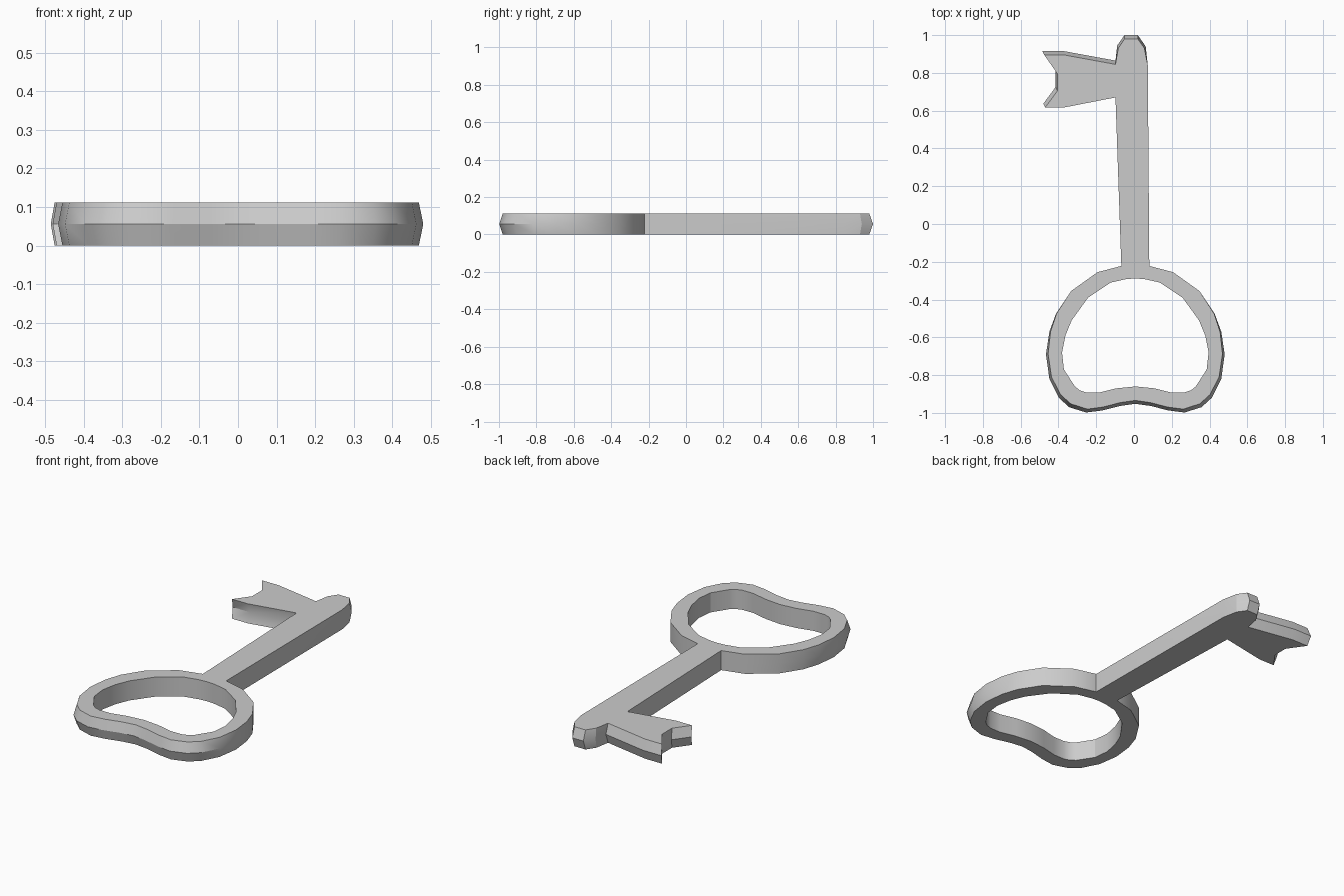
import bpy
import bmesh
import math

if "Cube" in bpy.data.objects:
    bpy.data.objects.remove(bpy.data.objects["Cube"])

THICKNESS = 0.112
UNIT = 0.01          # outlines are listed in hundredths
BOW_CENTRE = 0.7

metal = bpy.data.materials.new("plain grey metal")
metal.use_nodes = True
grey = (0.6, 0.6, 0.6, 1)
metal.diffuse_color = grey
metal.node_tree.nodes["Principled BSDF"].inputs["Base Color"].default_value = grey


def clamp(value):
    return max(0.0, min(1.0, value))


def loft(name, loops, ring=False):
    """Skin a list of (outline, height) loops; cap the ends or close into a ring."""
    bm = bmesh.new()
    rows = [[bm.verts.new((x * UNIT, y * UNIT, height)) for x, y in outline]
            for outline, height in loops]
    pairs = list(zip(rows, rows[1:]))
    if ring:
        pairs.append((rows[-1], rows[0]))
    else:
        bm.faces.new(rows[0])
        bm.faces.new(rows[-1])
    for low, high in pairs:
        count = len(low)
        for i in range(count):
            j = (i + 1) % count
            bm.faces.new((low[i], low[j], high[j], high[i]))
    bmesh.ops.recalc_face_normals(bm, faces=bm.faces)
    mesh = bpy.data.meshes.new(name)
    bm.to_mesh(mesh)
    bm.free()
    mesh.materials.append(metal)
    part = bpy.data.objects.new(name, mesh)
    bpy.context.collection.objects.link(part)
    bpy.ops.object.select_all(action="DESELECT")
    part.select_set(True)
    bpy.context.view_layer.objects.active = part
    bpy.ops.object.shade_smooth_by_angle(angle=math.radians(25))
    return part


def mirrored(half):
    """Complete a half outline whose first and last points lie on the centre line."""
    other = [(-x, y) for x, y in reversed(half[1:-1])]
    return [(x + BOW_CENTRE, y) for x, y in half + other]


def bevelled(outline):
    """Pull the flat faces in from the ridge, more towards the front of the bow."""
    result = []
    for x, y in outline:
        side = clamp((-y - 40) / 30)
        front = clamp((-y - 65) / 30)
        result.append((x * (1 - 0.025 * side), y + 1.8 * front))
    return result


# Bow: a heart-like handle with a ridged outer wall and a straight inner wall
outer = mirrored([(0, -22.2), (7.4, -22.2), (20, -25.5), (34, -35.5), (42, -47.5),
                  (45.5, -57), (47.3, -69), (45.5, -82), (40.5, -92), (35, -97),
                  (26, -99.8), (17.5, -98.7), (8, -96.3), (0, -95.2)])
inner = mirrored([(0, -28.8), (5, -29.2), (13, -31), (25, -39), (33.7, -51),
                  (37, -59), (38.8, -68), (37.8, -77), (32, -86), (29.5, -88),
                  (26, -89.2), (19, -89.2), (10, -87), (0, -86)])
flat_outer = bevelled(outer)
loft("bow", [(inner, 0), (flat_outer, 0), (outer, THICKNESS / 2),
             (flat_outer, THICKNESS), (inner, THICKNESS)], ring=True)

# Shank, rounded tip and notched bit: each point carries its ridge offset
NONE, BIT, TIP = (0, 0), (-1, 2), (0, 2)
profile = [
    ((8.1, -22.2), NONE), ((7.3, 84), NONE), ((5.5, 93), (0.7, 1)),
    ((2, 98), TIP), ((-5, 98), TIP), ((-8.3, 93), (-0.6, 1.5)),
    ((-9.8, 84.5), TIP), ((-37, 89.5), TIP), ((-47.5, 89.5), BIT),
    ((-40.5, 79.5), BIT), ((-40.5, 70.5), BIT), ((-47, 61.7), BIT),
    ((-37, 61.7), TIP), ((-9.8, 67), NONE), ((-6.7, -22.2), NONE),
]
flat = [point for point, shift in profile]
ridge = [(x + dx, y + dy) for (x, y), (dx, dy) in profile]
loft("shank_and_bit", [(flat, 0), (ridge, THICKNESS / 2), (flat, THICKNESS)])
